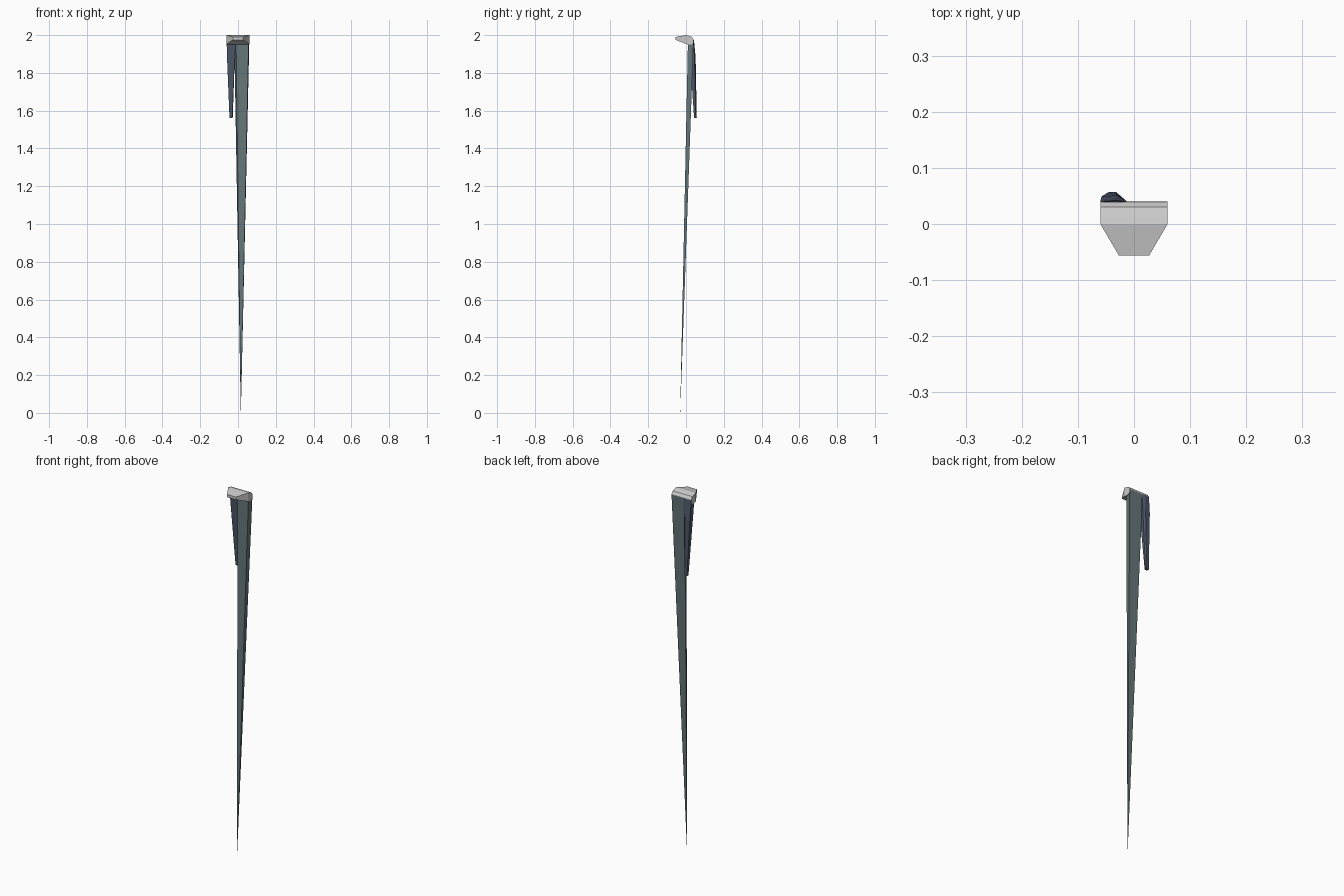
import bpy
import bmesh

if "Cube" in bpy.data.objects:
    bpy.data.objects.remove(bpy.data.objects["Cube"])


def material(name, color):
    m = bpy.data.materials.new(name)
    m.diffuse_color = (*color, 1)
    m.use_nodes = True
    m.node_tree.nodes["Principled BSDF"].inputs["Base Color"].default_value = m.diffuse_color
    return m


def loft(name, sections, mat=None):
    """Flat-faced solid through matching closed sections of (x, y, z) points."""
    bm = bmesh.new()
    rings = [[bm.verts.new(p) for p in s] for s in sections]
    n = len(rings[0])
    for a, b in zip(rings, rings[1:]):
        for i in range(n):
            j = (i + 1) % n
            bm.faces.new((a[i], a[j], b[j], b[i]))
    bm.faces.new(rings[0][::-1])
    bm.faces.new(rings[-1])
    bmesh.ops.recalc_face_normals(bm, faces=bm.faces)
    mesh = bpy.data.meshes.new(name)
    bm.to_mesh(mesh)
    bm.free()
    ob = bpy.data.objects.new(name, mesh)
    bpy.context.collection.objects.link(ob)
    if mat:
        mesh.materials.append(mat)
    return ob


teal = material("teal", (0.13, 0.18, 0.19))
navy = material("navy", (0.075, 0.095, 0.14))

# Cap: cross-sections from front to back, (y, half width, bottom z, top z)
cap = [(-0.056, 0.027, 1.975, 1.99), (0.0, 0.06, 1.953, 2.0),
       (0.012, 0.06, 1.95, 1.997), (0.03, 0.06, 1.95, 1.991), (0.039, 0.06, 1.96, 1.978)]
loft("cap", [[(-w, y, lo), (w, y, lo), (w, y, hi), (-w, y, hi)]
             for y, w, lo, hi in cap])

# Long spike: four sides tapering to a point
top = [(-0.01, 0.01, 1.955), (0.056, 0.01, 1.955), (0.06, 0.04, 1.975), (-0.02, 0.04, 1.975)]
tip = (0.015, -0.031, 0.0)
loft("long_spike", [top, [tuple(t + (p - t) * 0.006 * (k < 2) for k, (p, t) in enumerate(zip(v, tip)))
                          for v in top]], teal)

# Short spike: five sides with a blunt end
loft("short_spike", [
    [(-0.06, 0.015, 1.955), (-0.013, 0.015, 1.955), (-0.013, 0.04, 1.975),
     (-0.035, 0.042, 1.975), (-0.06, 0.04, 1.975)],
    [(-0.058, 0.021, 1.88), (-0.017, 0.021, 1.88), (-0.018, 0.045, 1.88),
     (-0.03, 0.051, 1.88), (-0.058, 0.049, 1.88)],
    [(-0.045, 0.043, 1.56), (-0.031, 0.043, 1.56), (-0.028, 0.052, 1.56),
     (-0.032, 0.057, 1.56), (-0.045, 0.057, 1.56)],
], navy)
